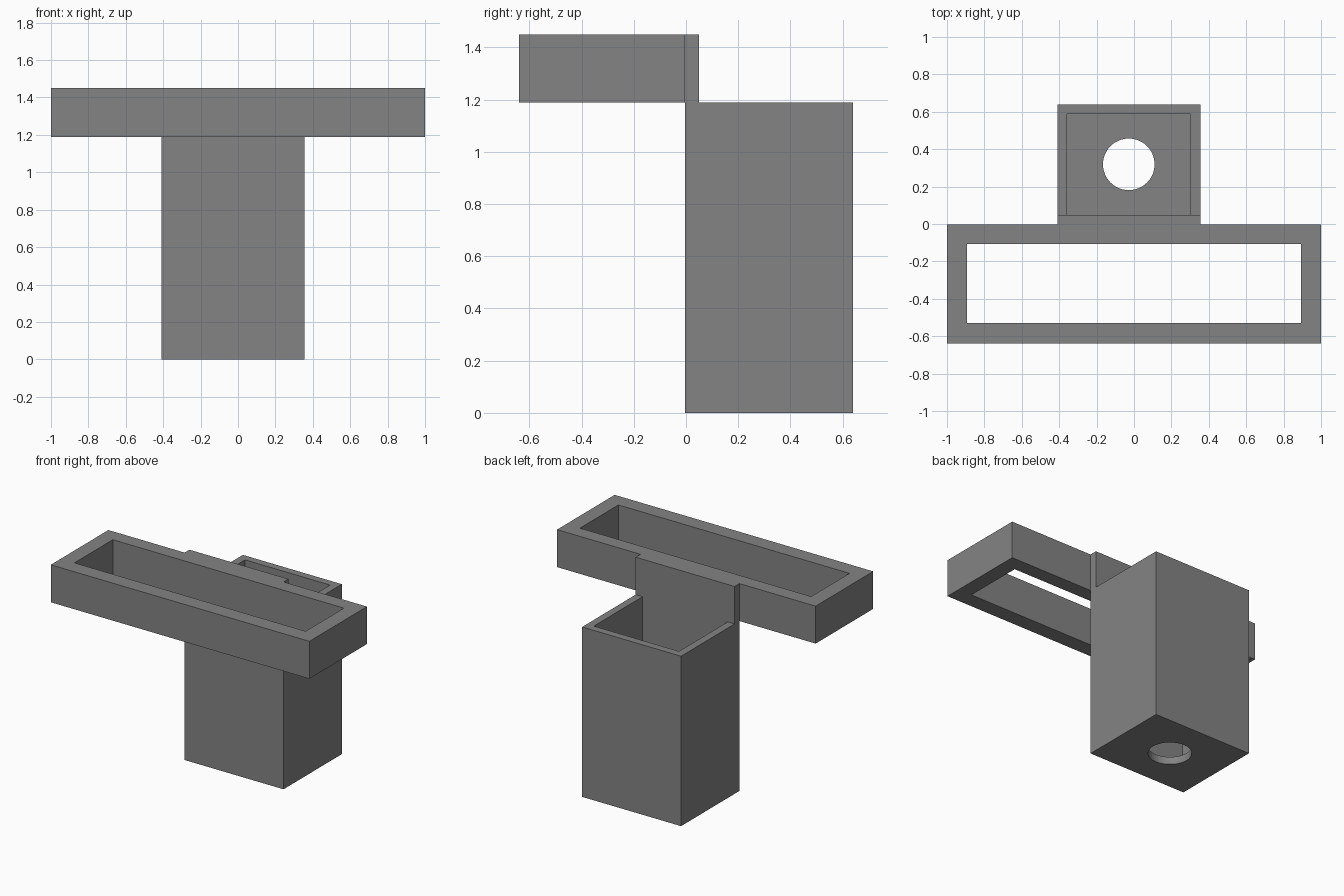
import bpy, bmesh, math

if "Cube" in bpy.data.objects:
    bpy.data.objects.remove(bpy.data.objects["Cube"])

grey = bpy.data.materials.new("plain_grey")
grey.diffuse_color = (0.23, 0.23, 0.23, 1)
grey.use_nodes = True
grey.node_tree.nodes["Principled BSDF"].inputs["Base Color"].default_value = grey.diffuse_color


def prism(name, outline, z0, z1):
    """Extrude a flat outline from z0 up to z1."""
    bm = bmesh.new()
    face = bm.faces.new([bm.verts.new((x, y, z0)) for x, y in outline])
    top = bmesh.ops.extrude_face_region(bm, geom=[face])["geom"]
    bmesh.ops.translate(bm, vec=(0, 0, z1 - z0),
                        verts=[v for v in top if isinstance(v, bmesh.types.BMVert)])
    bmesh.ops.recalc_face_normals(bm, faces=bm.faces)
    mesh = bpy.data.meshes.new(name)
    bm.to_mesh(mesh)
    bm.free()
    mesh.materials.append(grey)
    obj = bpy.data.objects.new(name, mesh)
    bpy.context.collection.objects.link(obj)
    return obj


def rect(x0, x1, y0, y1):
    return [(x0, y0), (x1, y0), (x1, y1), (x0, y1)]


def combine(target, other, operation):
    """Apply a boolean to target and remove the helper."""
    mod = target.modifiers.new("combine", "BOOLEAN")
    mod.operation, mod.object, mod.solver = operation, other, "EXACT"
    bpy.context.view_layer.objects.active = target
    bpy.ops.object.modifier_apply(modifier=mod.name)
    bpy.data.objects.remove(other)


LEFT, RIGHT, FRONT, BACK = -0.41, 0.355, -0.004, 0.64
WALL, RIM, TOP = 0.053, 1.188, 1.45

# Deep bin, hollowed from above, with a round drain in the floor
holder = prism("bin_and_tray_holder", rect(LEFT, RIGHT, FRONT, BACK), 0, RIM)
cavity = prism("cavity_cutter",
               rect(LEFT + WALL, RIGHT - WALL, FRONT + WALL, BACK - WALL), WALL, RIM + 0.2)
combine(holder, cavity, "DIFFERENCE")
circle = [(-0.028 + 0.138 * math.cos(a), 0.319 + 0.138 * math.sin(a))
          for a in (math.tau * i / 48 for i in range(48))]
combine(holder, prism("drain_cutter", circle, -0.1, 0.2), "DIFFERENCE")

# Wide open frame, with a raised back plate standing on the bin's front wall
frame = prism("upper_frame", [
    (-1, -0.64), (1, -0.64), (1, FRONT), (RIGHT, FRONT), (RIGHT, FRONT + WALL),
    (LEFT, FRONT + WALL), (LEFT, FRONT), (-1, FRONT)], RIM, TOP)
opening = prism("opening_cutter", rect(-0.894, 0.894, -0.53, -0.106), 1, 1.7)
combine(frame, opening, "DIFFERENCE")
combine(holder, frame, "UNION")
